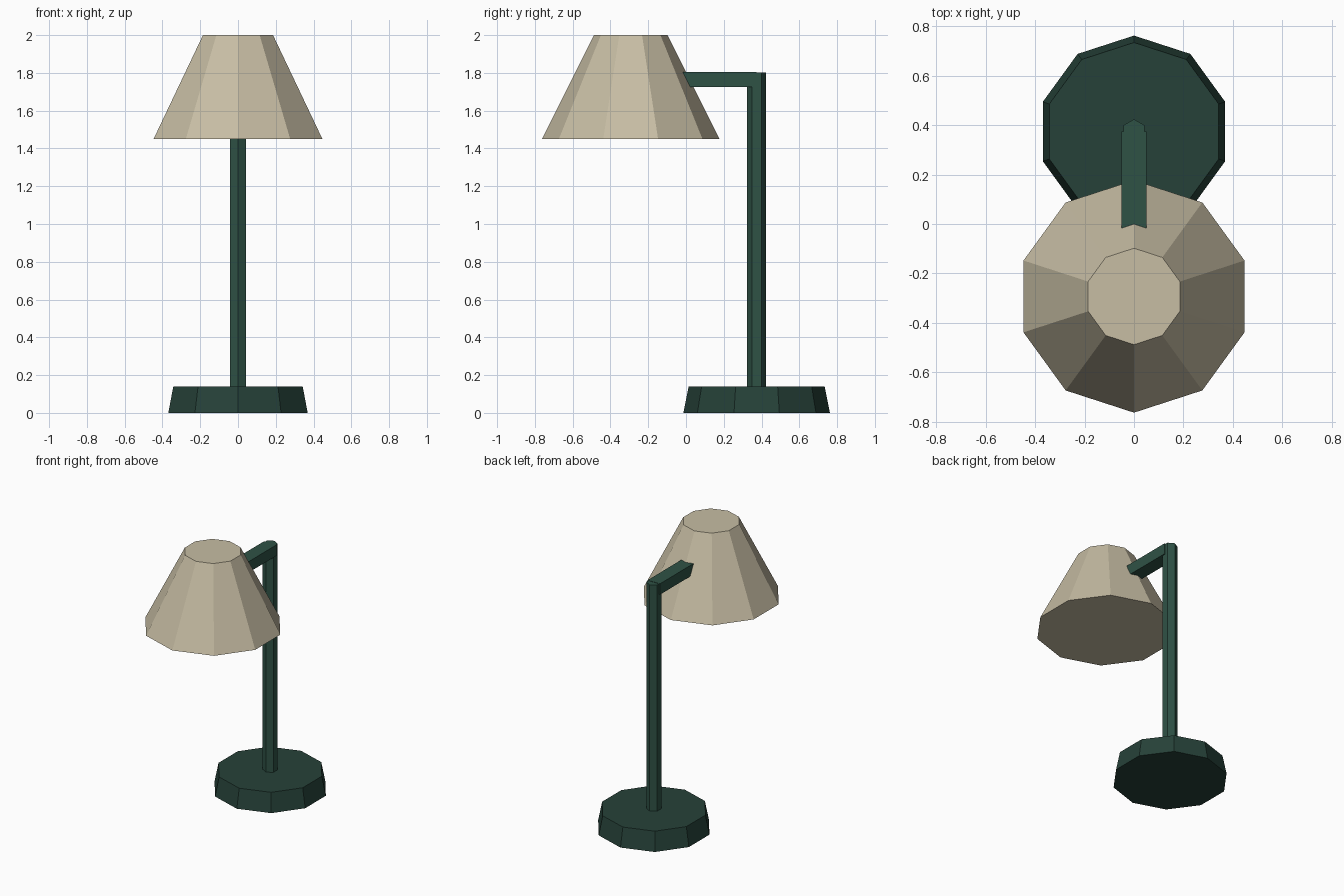
import bpy, bmesh
from math import sin, cos, tau

if "Cube" in bpy.data.objects:
    bpy.data.objects.remove(bpy.data.objects["Cube"])


def material(name, rgb):
    mat = bpy.data.materials.new(name)
    mat.diffuse_color = (*rgb, 1)
    mat.use_nodes = True
    mat.node_tree.nodes["Principled BSDF"].inputs["Base Color"].default_value = mat.diffuse_color
    return mat


def add_object(name, bm, mat):
    bmesh.ops.recalc_face_normals(bm, faces=bm.faces)
    mesh = bpy.data.meshes.new(name)
    bm.to_mesh(mesh)
    bm.free()
    mesh.materials.append(mat)
    obj = bpy.data.objects.new(name, mesh)
    bpy.context.collection.objects.link(obj)
    return obj


def frustum(name, sides, y, z0, z1, r0, r1, mat):
    """Closed upright frustum with a corner pointing along +y."""
    bm = bmesh.new()
    rings = []
    for z, r in ((z0, r0), (z1, r1)):
        rings.append([bm.verts.new((r * sin(tau * i / sides), y + r * cos(tau * i / sides), z))
                      for i in range(sides)])
    low, high = rings
    bm.faces.new(low)
    bm.faces.new(high)
    for i in range(sides):
        j = (i + 1) % sides
        bm.faces.new((low[i], low[j], high[j], high[i]))
    return add_object(name, bm, mat)


def box(name, lo, hi, mat):
    bm = bmesh.new()
    bmesh.ops.create_cube(bm, size=1)
    for v in bm.verts:
        v.co = [(a + b) / 2 + c * (b - a) for a, b, c in zip(lo, hi, v.co)]
    return add_object(name, bm, mat)


dark_green = material("dark_green", (0.019, 0.053, 0.040))
green = material("green", (0.028, 0.084, 0.060))
beige = material("beige", (0.57, 0.51, 0.37))

BASE_Y, SHADE_Y = 0.374, -0.293

# Weighted foot and hexagonal post
frustum("base", 10, BASE_Y, 0, 0.14, 0.388, 0.36, dark_green)
frustum("post", 6, BASE_Y, 0.13, 1.803, 0.05, 0.05, green)

# Arm running from the post into the shade
box("arm", (-0.05, SHADE_Y, 1.725), (0.05, BASE_Y, 1.805), green)

# Ten-sided closed shade
frustum("shade", 10, SHADE_Y, 1.45, 2.0, 0.47, 0.195, beige)
